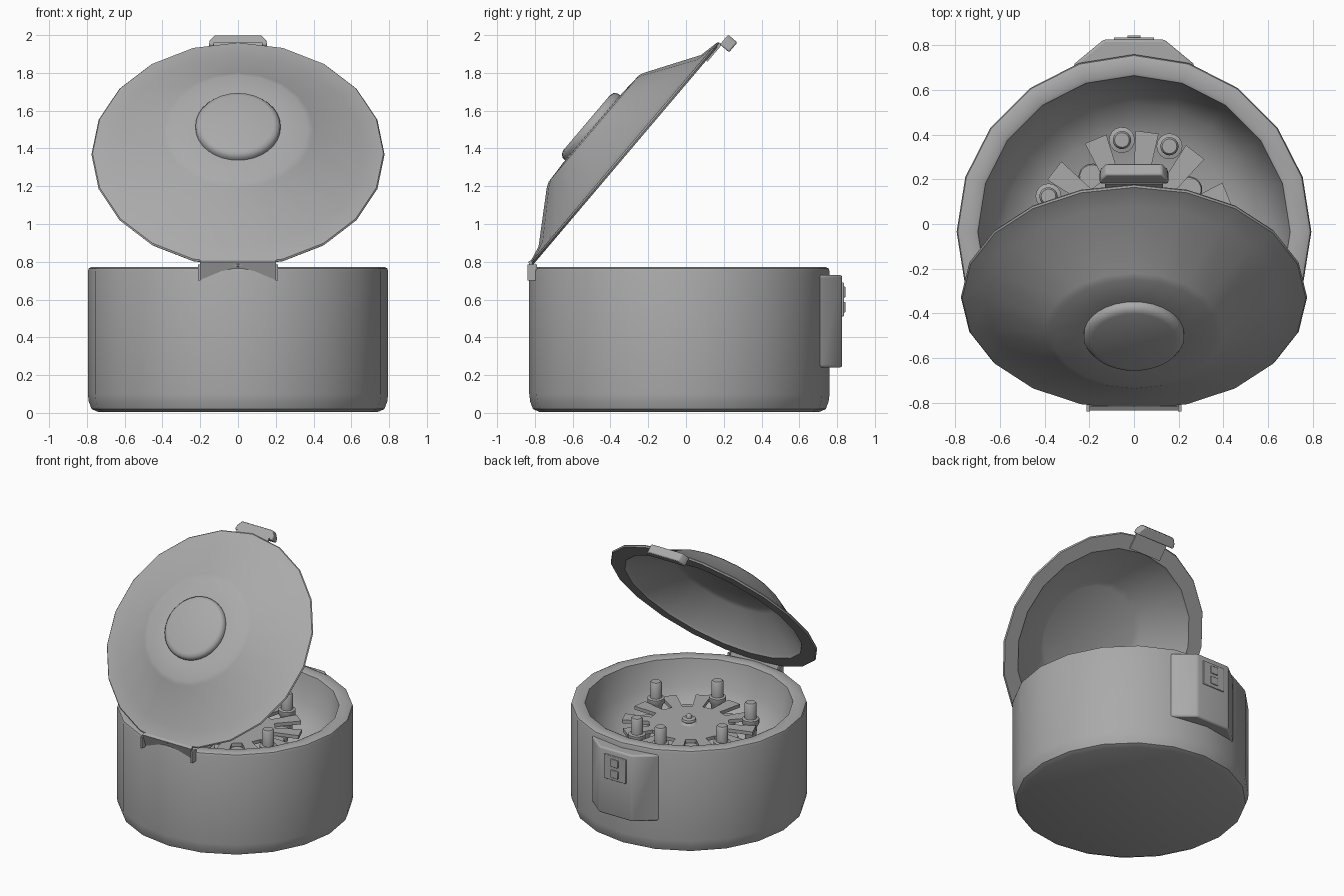
import bpy, bmesh, math
from mathutils import Matrix

if "Cube" in bpy.data.objects:
    bpy.data.objects.remove(bpy.data.objects["Cube"])

SIDES = 20
CY = -0.035
BODY = Matrix.Translation((0, CY, 0))
LID = Matrix.Translation((0, -0.33, 1.37)) @ Matrix.Rotation(math.radians(49.7), 4, 'X')

grey = bpy.data.materials.new("plain_grey")
grey.use_nodes = True
colour = (0.4, 0.4, 0.4, 1)
grey.diffuse_color = colour
grey.node_tree.nodes["Principled BSDF"].inputs["Base Color"].default_value = colour


def finish(name, bm, matrix, bevel=0, angle=40):
    bmesh.ops.remove_doubles(bm, verts=bm.verts, dist=0.0001)
    bmesh.ops.recalc_face_normals(bm, faces=bm.faces)
    mesh = bpy.data.meshes.new(name)
    bm.to_mesh(mesh)
    bm.free()
    mesh.materials.append(grey)
    obj = bpy.data.objects.new(name, mesh)
    bpy.context.collection.objects.link(obj)
    obj.matrix_world = matrix
    if bevel:
        mod = obj.modifiers.new("soft_edges", 'BEVEL')
        mod.width, mod.segments = bevel, 2
    bpy.ops.object.select_all(action='DESELECT')
    obj.select_set(True)
    bpy.context.view_layer.objects.active = obj
    bpy.ops.object.shade_smooth_by_angle(angle=math.radians(angle))
    return obj


def lathe(name, profile, matrix, sides=SIDES):
    """Turn a list of (radius, height) points around local z."""
    bm = bmesh.new()
    verts = [bm.verts.new((r, 0, z)) for r, z in profile]
    edges = [bm.edges.new(pair) for pair in zip(verts, verts[1:])]
    bmesh.ops.spin(bm, geom=verts + edges, cent=(0, 0, 0), axis=(0, 0, 1),
                   angle=math.tau, steps=sides, use_merge=False)
    return finish(name, bm, matrix)


def prism(name, outline, low, high, matrix, bevel=0):
    """Extrude a flat outline along local z."""
    bm = bmesh.new()
    face = bm.faces.new([bm.verts.new((x, y, low)) for x, y in outline])
    top = bmesh.ops.extrude_face_region(bm, geom=[face])["geom"]
    bmesh.ops.translate(bm, vec=(0, 0, high - low),
                        verts=[v for v in top if isinstance(v, bmesh.types.BMVert)])
    return finish(name, bm, matrix, bevel)


def box(name, x, y, z, matrix, bevel=0):
    return prism(name, [(x[0], y[0]), (x[1], y[0]), (x[1], y[1]), (x[0], y[1])],
                 z[0], z[1], matrix, bevel)


# Body with rounded foot, rim and inner bowl
lathe("body", [(0, 0.005), (0.74, 0.005), (0.775, 0.02), (0.79, 0.06), (0.795, 0.1),
               (0.795, 0.75), (0.79, 0.765), (0.775, 0.772), (0.715, 0.772),
               (0.7, 0.765), (0.695, 0.74), (0.66, 0.58), (0.58, 0.45),
               (0.45, 0.37), (0.25, 0.33), (0, 0.33)], BODY)

# Open lid: hollow shell with flat rim
lathe("lid", [(0, 0.215), (0.24, 0.215), (0.37, 0.208), (0.4, 0.195), (0.665, 0.027),
              (0.77, 0.005), (0.776, -0.003), (0.77, -0.013), (0.665, -0.013),
              (0.65, 0.005), (0.39, 0.175), (0.35, 0.19), (0, 0.19)], LID)
lathe("lid_knob", [(0, 0.257), (0.19, 0.257), (0.212, 0.25), (0.225, 0.232),
                   (0.225, 0.205), (0, 0.205)], LID, 32)

# Lid catch and its mounting plate
prism("lid_catch", [(-0.155, 0.772), (0.155, 0.772), (0.15, 0.805), (0.125, 0.84),
                    (-0.125, 0.84), (-0.15, 0.805)], -0.077, -0.013, LID, 0.008)
box("catch_plate", (-0.13, 0.13), (0.66, 0.78), (-0.022, -0.005), LID)

# Hinge
prism("hinge_plate", [(-0.835, 0.8), (-0.818, 0.81), (-0.785, 0.7), (-0.797, 0.7)],
      -0.2, 0.2, Matrix(((0, 0, 1, 0), (1, 0, 0, 0), (0, 1, 0, 0), (0, 0, 0, 1))))
for side in (-1, 1):
    x = side * 0.205
    box("hinge_pin", (x - 0.007, x + 0.007), (-0.84, -0.79), (0.7, 0.785),
        Matrix.Identity(4))

# Rear lock housing with buttons
prism("lock_housing", [(-0.29, 0.66), (0.29, 0.66), (0.265, 0.72), (0.135, 0.827),
                       (-0.135, 0.827), (-0.265, 0.72)], 0.24, 0.73,
      Matrix.Identity(4), 0.012)
box("button_plate", (-0.09, 0.09), (0.82, 0.836), (0.51, 0.69), Matrix.Identity(4), 0.004)
for z in (0.56, 0.64):
    box("button", (-0.03, 0.03), (0.83, 0.845), (z - 0.028, z + 0.028),
        Matrix.Identity(4), 0.004)

# Rotor disc, hub and shaft
lathe("rotor_disc", [(0, 0.61), (0.27, 0.61), (0.27, 0.585), (0, 0.585)], BODY, 24)
lathe("rotor_hub", [(0, 0.68), (0.012, 0.675), (0.02, 0.66), (0.02, 0.65), (0.045, 0.645),
                    (0.05, 0.63), (0.035, 0.62), (0.07, 0.605)], BODY, 16)
lathe("rotor_shaft", [(0.06, 0.59), (0.08, 0.33)], BODY, 16)

# Twelve flared rotor arms
for i in range(12):
    turn = BODY @ Matrix.Rotation(math.radians(22.5 + 30 * i), 4, 'Z')
    prism("rotor_arm", [(0.24, -0.033), (0.45, -0.052), (0.45, 0.052), (0.24, 0.033)],
          0.585, 0.61, turn)

# Sample tubes with collars in half the slots, empty cups in the others
filled = (67.5, 97.5, 157.5, 217.5, 277.5, 337.5)
for i in range(12):
    angle = 7.5 + 30 * i
    turn = BODY @ Matrix.Rotation(math.radians(angle), 4, 'Z')
    if angle in filled:
        spot = turn @ Matrix.Translation((0.415, 0, 0))
        lathe("tube", [(0, 0.755), (0.033, 0.755), (0.041, 0.745), (0.041, 0.64),
                       (0.058, 0.635), (0.058, 0.6), (0.045, 0.58), (0.035, 0.48),
                       (0, 0.46)], spot, 16)
    else:
        spot = turn @ Matrix.Translation((0.31, 0, 0))
        lathe("empty_cup", [(0, 0.58), (0.055, 0.58), (0.06, 0.57), (0.045, 0.5),
                            (0, 0.49)], spot, 16)
